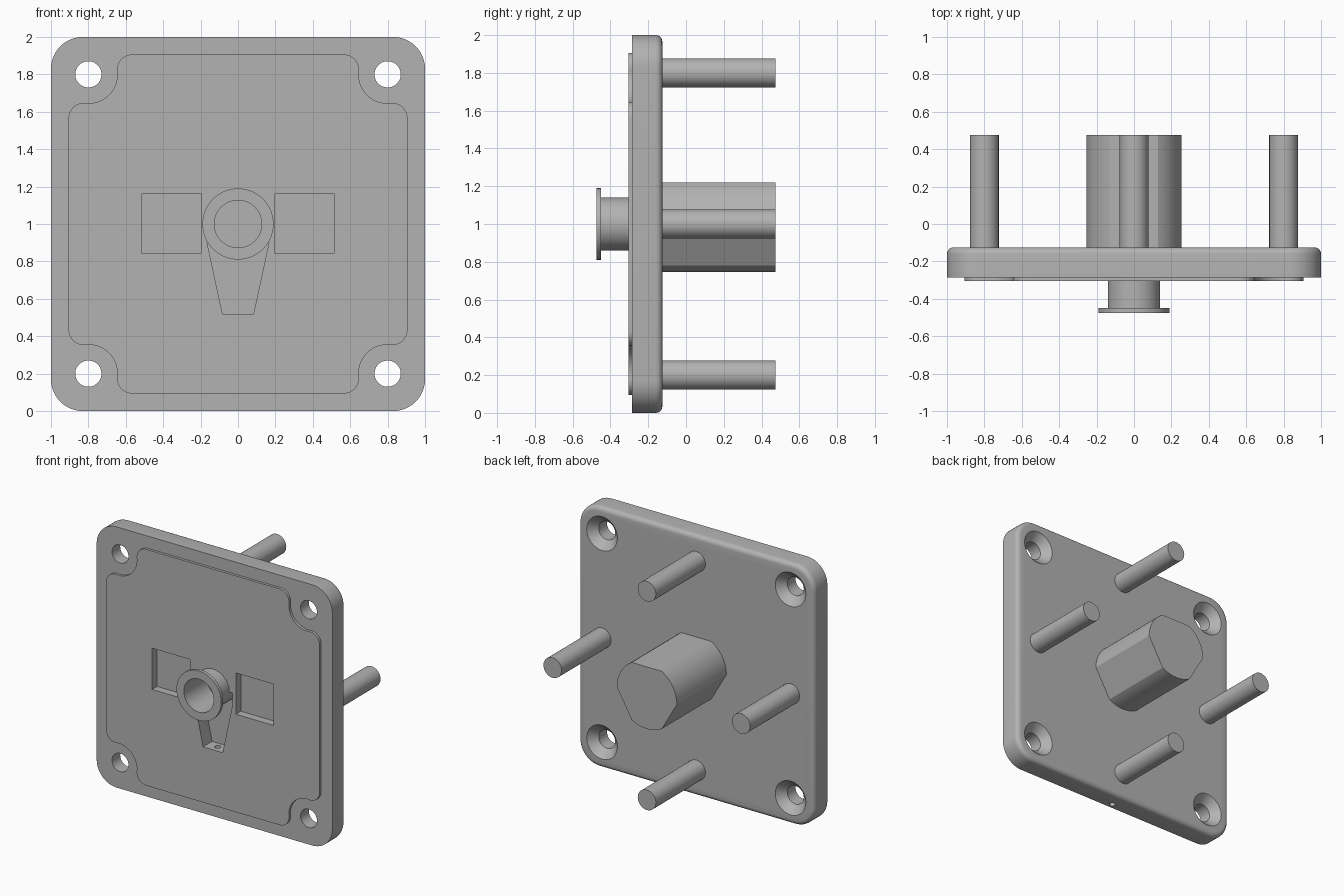
import bpy, bmesh
from math import sin, cos, radians, sqrt, asin, degrees, pi

if "Cube" in bpy.data.objects:
    bpy.data.objects.remove(bpy.data.objects["Cube"])

GREY = (0.45, 0.45, 0.45, 1)
grey = bpy.data.materials.new("plain grey")
grey.use_nodes = True
grey.diffuse_color = GREY
grey.node_tree.nodes["Principled BSDF"].inputs["Base Color"].default_value = GREY

FRONT, PAD, BACK, TIP = -0.285, -0.305, -0.125, 0.475
MID = 1.0      # height of the plate centre
HOLE = 0.8     # offset of screw holes and pins from the centre


def arc(cx, cz, r, a0, a1, n=12):
    angles = [radians(a0 + (a1 - a0) * i / n) for i in range(n + 1)]
    return [(cx + r * cos(a), cz + r * sin(a)) for a in angles]


def four_corners(corner):
    """Repeat a corner outline by quarter turns."""
    pts = list(corner)
    for _ in range(3):
        corner = [(-z, x) for x, z in corner]
        pts += corner
    return pts


def finish(name, bm):
    bmesh.ops.remove_doubles(bm, verts=bm.verts, dist=1e-5)
    bmesh.ops.recalc_face_normals(bm, faces=bm.faces)
    mesh = bpy.data.meshes.new(name)
    bm.to_mesh(mesh)
    bm.free()
    mesh.materials.append(grey)
    ob = bpy.data.objects.new(name, mesh)
    bpy.context.collection.objects.link(ob)
    return ob


def prism(name, pts, y0, y1, x=0, z=MID, fillet=0):
    """Extrude an outline along y, with an optional fillet on its back edge."""
    bm = bmesh.new()
    face = bm.faces.new([bm.verts.new((x + px, y0, z + pz)) for px, pz in pts])
    new = bmesh.ops.extrude_face_region(bm, geom=[face])["geom"]
    for v in new:
        if isinstance(v, bmesh.types.BMVert):
            v.co.y = y1
    if fillet:
        edges = [e for e in bm.edges if all(abs(v.co.y - y1) < 1e-5 for v in e.verts)]
        bmesh.ops.bevel(bm, geom=edges, offset=fillet, segments=5, profile=0.5,
                        affect='EDGES')
    return finish(name, bm)


def lathe(name, profile, x=0, z=MID, n=48):
    """Revolve (radius, y) points about an axis along y."""
    bm = bmesh.new()
    rings = [[bm.verts.new((x + r * cos(2 * pi * i / n), y, z + r * sin(2 * pi * i / n)))
              for i in range(n)] if r else [bm.verts.new((x, y, z))] for r, y in profile]
    for a, b in zip(rings, rings[1:]):
        for i in range(n):
            j = (i + 1) % n
            if len(a) == 1:
                bm.faces.new((a[0], b[i], b[j]))
            elif len(b) == 1:
                bm.faces.new((a[i], a[j], b[0]))
            else:
                bm.faces.new((a[i], a[j], b[j], b[i]))
    return finish(name, bm)


def rod(name, r, y0, y1, x=0, z=MID):
    return lathe(name, [(0, y0), (r, y0), (r, y1), (0, y1)], x, z)


def combine(target, tool, operation='DIFFERENCE'):
    mod = target.modifiers.new("cut", 'BOOLEAN')
    mod.operation, mod.solver, mod.object = operation, 'EXACT', tool
    bpy.context.view_layer.objects.active = target
    bpy.ops.object.modifier_apply(modifier=mod.name)
    bpy.data.objects.remove(tool)


# Rounded plate with a filleted back edge
plate = prism("mounting_plate", four_corners(arc(0.83, 0.83, 0.17, 0, 90)),
              FRONT, BACK, fillet=0.035)

# Thin raised pad, notched around the screw holes
half, fil, notch = 0.906, 0.08, 0.155
inset = half - fil
low = HOLE - sqrt((notch + fil) ** 2 - (inset - HOLE) ** 2)
tilt = degrees(asin((inset - HOLE) / (notch + fil)))
corner = (arc(inset, low, fil, 0, 90 + tilt)
          + arc(HOLE, HOLE, notch, 270 + tilt, 180 - tilt, 20)[1:-1]
          + arc(low, inset, fil, -tilt, 90))
combine(plate, prism("pad", four_corners(corner), PAD, -0.22), 'UNION')

# Countersunk screw holes
for sx in (-1, 1):
    for sz in (-1, 1):
        combine(plate, lathe("screw_cutter",
                             [(0, -0.4), (0.07, -0.4), (0.07, -0.185), (0.14, -0.115), (0, -0.115)],
                             sx * HOLE, MID + sz * HOLE))

# Square pockets beside the spout
for sx in (-1, 1):
    box = [(-0.16, -0.158), (0.16, -0.158), (0.16, 0.158), (-0.16, 0.158)]
    combine(plate, prism("pocket_cutter", box, -0.4, -0.245, sx * 0.355, 1.003))

# Tapered channel below the spout, with a drain hole through the lower edge
taper = [(-0.083, -0.48), (0.083, -0.48), (0.165, -0.1), (0.165, 0), (-0.165, 0), (-0.165, -0.1)]
combine(plate, prism("channel_cutter", taper, -0.4, -0.195))
bpy.ops.mesh.primitive_cylinder_add(vertices=24, radius=0.022, depth=0.8, location=(0, -0.245, 0.2))
combine(plate, bpy.context.object)

# Flanged spout with a blind bore
combine(plate, rod("bore_cutter", 0.134, -0.4, -0.195))
spout = lathe("flanged_spout", [(0, -0.2), (0.127, -0.2), (0.127, -0.475), (0.19, -0.475),
                                (0.19, -0.45), (0.14, -0.45), (0.14, -0.18), (0, -0.18)])

# Central boss: round, with three flats
boss_outline = []
for start in (0, 120, 240):
    boss_outline += arc(0, 0, 0.255, start, start + 60)
boss = prism("central_boss", boss_outline, BACK - 0.005, TIP)

# Four rear pins
pins = [rod(name + "_pin", 0.077, BACK - 0.005, TIP, x, MID + z)
        for name, x, z in (("left", HOLE, 0), ("right", -HOLE, 0),
                           ("upper", 0, HOLE), ("lower", 0, -HOLE))]

# Smooth round surfaces, keep edges sharp
bpy.ops.object.select_all(action='DESELECT')
for ob in [plate, spout, boss] + pins:
    ob.select_set(True)
bpy.context.view_layer.objects.active = plate
bpy.ops.object.shade_smooth_by_angle(angle=radians(25))
